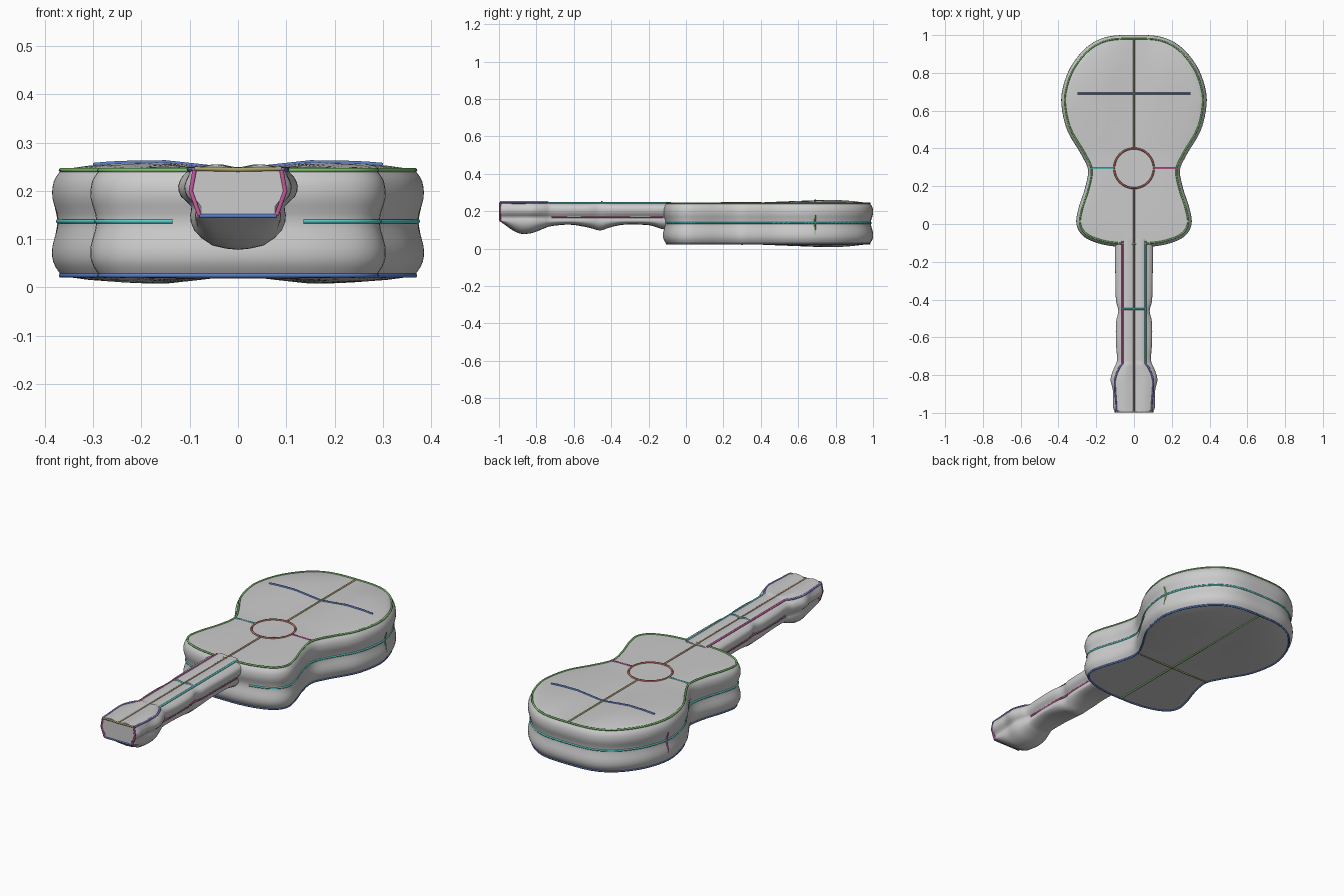
import bpy, bmesh, math
from mathutils import Vector

if "Cube" in bpy.data.objects:
    bpy.data.objects.remove(bpy.data.objects["Cube"])


def spline(pts, n, closed=False):
    """Catmull-Rom samples through points of any dimension."""
    out, m = [], len(pts)
    get = (lambda i: pts[i % m]) if closed else (lambda i: pts[max(0, min(m - 1, i))])
    for i in range(m if closed else m - 1):
        a, b, c, d = (get(i + k) for k in (-1, 0, 1, 2))
        for j in range(n):
            t = j / n
            out.append(tuple(0.5 * (2 * q + (r - p) * t + (2 * p - 5 * q + 4 * r - s) * t * t
                                    + (3 * q - p - 3 * r + s) * t ** 3)
                             for p, q, r, s in zip(a, b, c, d)))
    if not closed:
        out.append(tuple(pts[-1]))
    return out


def loft(name, rings, angle=40):
    """Skin closed rings and cap both ends."""
    bm = bmesh.new()
    vr = [[bm.verts.new(p) for p in r] for r in rings]
    for a, b in zip(vr, vr[1:]):
        n = len(a)
        for i in range(n):
            bm.faces.new((a[i], a[(i + 1) % n], b[(i + 1) % n], b[i]))
    bm.faces.new(vr[0])
    bm.faces.new(vr[-1])
    bmesh.ops.recalc_face_normals(bm, faces=bm.faces)
    me = bpy.data.meshes.new(name)
    bm.to_mesh(me)
    bm.free()
    ob = bpy.data.objects.new(name, me)
    bpy.context.collection.objects.link(ob)
    bpy.ops.object.select_all(action='DESELECT')
    ob.select_set(True)
    bpy.context.view_layer.objects.active = ob
    bpy.ops.object.shade_smooth_by_angle(angle=math.radians(angle))
    return ob


def line(name, pts, color, closed=False):
    """Thin coloured trim tube."""
    cu = bpy.data.curves.new(name, 'CURVE')
    cu.dimensions = '3D'
    cu.bevel_depth = 0.005
    cu.bevel_resolution = 1
    cu.use_fill_caps = True
    sp = cu.splines.new('POLY')
    sp.points.add(len(pts) - 1)
    for p, c in zip(sp.points, pts):
        p.co = (*c, 1)
    sp.use_cyclic_u = closed
    mat = bpy.data.materials.new(name + "_colour")
    mat.diffuse_color = (*color, 1)
    mat.use_nodes = True
    mat.node_tree.nodes["Principled BSDF"].inputs["Base Color"].default_value = mat.diffuse_color
    cu.materials.append(mat)
    bpy.context.collection.objects.link(bpy.data.objects.new(name, cu))


GREEN, BLUE, TEAL = (.2, .5, .15), (.1, .2, .55), (.1, .6, .58)
RED, PINK, OLIVE = (.5, .15, .12), (.6, .1, .35), (.4, .36, .15)
PURPLE, BROWN = (.25, .2, .6), (.38, .25, .17)

# Body outline, right half mirrored
half = [(0, .982), (.14, .972), (.24, .92), (.32, .82), (.36, .71), (.364, .62), (.335, .5),
        (.265, .38), (.225, .29), (.24, .19), (.275, .08), (.286, .0), (.25, -.055),
        (.17, -.088), (.08, -.102), (0, -.104)]
outline = spline(half + [(-x, y) for x, y in half[-2:0:-1]], 5, True)
N = len(outline)


def offset(d):
    res = []
    for i, (x, y) in enumerate(outline):
        (ax, ay), (bx, by) = outline[i - 1], outline[(i + 1) % N]
        n = Vector((-(by - ay), bx - ax)).normalized()
        res.append((x + d * n.x, y + d * n.y))
    return res


def dome(x, y, r):
    k = max(.15, min(1, (y - .3) / .5))
    return .021 * k * min(1, abs(x) / .15) * (1 - r ** 6)


def cap(r, z, sign):
    pts = [(x * r, .4 + (y - .4) * r) for x, y in outline]
    return [(x, y, z + sign * dome(x, y, r)) for x, y in pts]


# Body: domed back, waisted side wall, domed front
TOP, BOT = .243, .025
scales = [.03, .2, .4, .6, .75, .87, .95]
wall = spline([(0, BOT), (.016, .052), (.018, .085), (.006, .137), (.018, .185), (.015, .22), (0, TOP)], 3)
rings = [cap(r, BOT, -1) for r in scales]
for d, z in wall:
    o = offset(d)
    if abs(o[0][1]) < abs(outline[0][1]):
        o = offset(-d)
    rings.append([(x, y, z) for x, y in o])
rings += [cap(r, TOP, 1) for r in reversed(scales)]
loft("body", rings)

# Neck and headstock: y, flat top half width, side bulge half width, underside height
stations = [(-.08, .06, .098, .10), (-.13, .06, .1, .105), (-.2, .06, .1, .125), (-.33, .06, .098, .128),
            (-.41, .06, .095, .112), (-.46, .06, .083, .097), (-.52, .06, .095, .112),
            (-.62, .06, .096, .128), (-.72, .06, .09, .12), (-.76, .075, .105, .107),
            (-.82, .1, .124, .084), (-.88, .1, .112, .079), (-.93, .096, .111, .10),
            (-.975, .096, .11, .132), (-.995, .09, .098, .146)]
nrings = []
for y, t, s, b in spline(stations, 4):
    crown = .25 if y > -.74 else .255
    key = [(0, .244), (t * .5, crown), (t * .85, .248), (t, .243), (s * .93, .23), (s, .21), (s * .95, .188),
           (s * .78, .168), (s * .8, .15), (s * .74, b + (.15 - b) * .55), (s * .45, b + (.15 - b) * .12), (0, b)]
    prof = spline(key, 2)
    nrings.append([(x, y, z) for x, z in prof] + [(-x, y, z) for x, z in prof[-2:0:-1]])
loft("neck_and_headstock", nrings, 50)

# Body trims
line("front_rim", [(x, y, TOP) for x, y in outline], GREEN, True)
line("back_rim", [(x, y, BOT) for x, y in outline], BLUE, True)
mid = [p for p in offset(.006)]
if abs(mid[0][1]) < abs(outline[0][1]):
    mid = offset(-.006)
start = N // 2 + 8
line("side_band", [(*mid[(start + i) % N], .137) for i in range(N - 15)], TEAL)
line("sound_hole_ring", [(.105 * math.cos(a), .295 + .105 * math.sin(a), TOP + .002)
                         for a in (i * math.tau / 48 for i in range(48))], RED, True)
line("bridge_line", [(x, .69, TOP + dome(x, .69, min(1, abs(x) / .36)))
                     for x in (-.3 + .03 * i for i in range(21))], BLUE)
line("upper_centre_line", [(0, .4, TOP), (0, .982, TOP)], OLIVE)
line("lower_centre_line", [(0, .19, TOP), (0, -.99, TOP + .001)], BROWN)
line("back_centre_line", [(0, -.1, BOT), (0, .982, BOT)], GREEN)
line("back_waist_line", [(-.225, .3, BOT), (-.1, .3, BOT - .002), (.1, .3, BOT - .002), (.225, .3, BOT)], OLIVE)
for name, s, c, c2 in (("left", -1, TEAL, PINK), ("right", 1, PINK, GREEN)):
    line(name + "_waist_line", [(s * .105, .295, TOP + .002), (s * .225, .295, TOP)], c)
    line(name + "_side_mark", [(s * .38, .69, .075), (s * .369, .69, .137), (s * .378, .69, .18)], c2)

# Neck and headstock trims
for name, s, c in (("left", -1, PINK), ("right", 1, TEAL)):
    line(name + "_neck_edge", [(s * .06, -.09, .244), (s * .06, -.74, .244)], c)
    line(name + "_neck_lower_edge", [(s * .077, -.12, .168), (s * .074, -.4, .168), (s * .066, -.46, .168),
                                     (s * .074, -.52, .168), (s * .071, -.72, .168)], PINK)
    line(name + "_head_edge", spline([(s * .06, -.74, .244), (s * .08, -.765, .244), (s * .1, -.82, .244),
                                      (s * .1, -.88, .244), (s * .096, -.93, .244), (s * .092, -.993, .244)], 4), PURPLE)
    line(name + "_head_end_edge", [(s * .09, -.994, .243), (s * .098, -.994, .2), (s * .08, -.994, .15)], PINK)
line("neck_cross_line", [(-.06, -.45, .245), (-.03, -.45, .25), (0, -.45, .244), (.03, -.45, .25), (.06, -.45, .245)], TEAL)
line("head_end_top", [(-.09, -.993, .246), (0, -.993, .244), (.09, -.993, .246)], OLIVE)
line("head_end_bottom", [(-.08, -.993, .148), (.08, -.993, .148)], BLUE)
